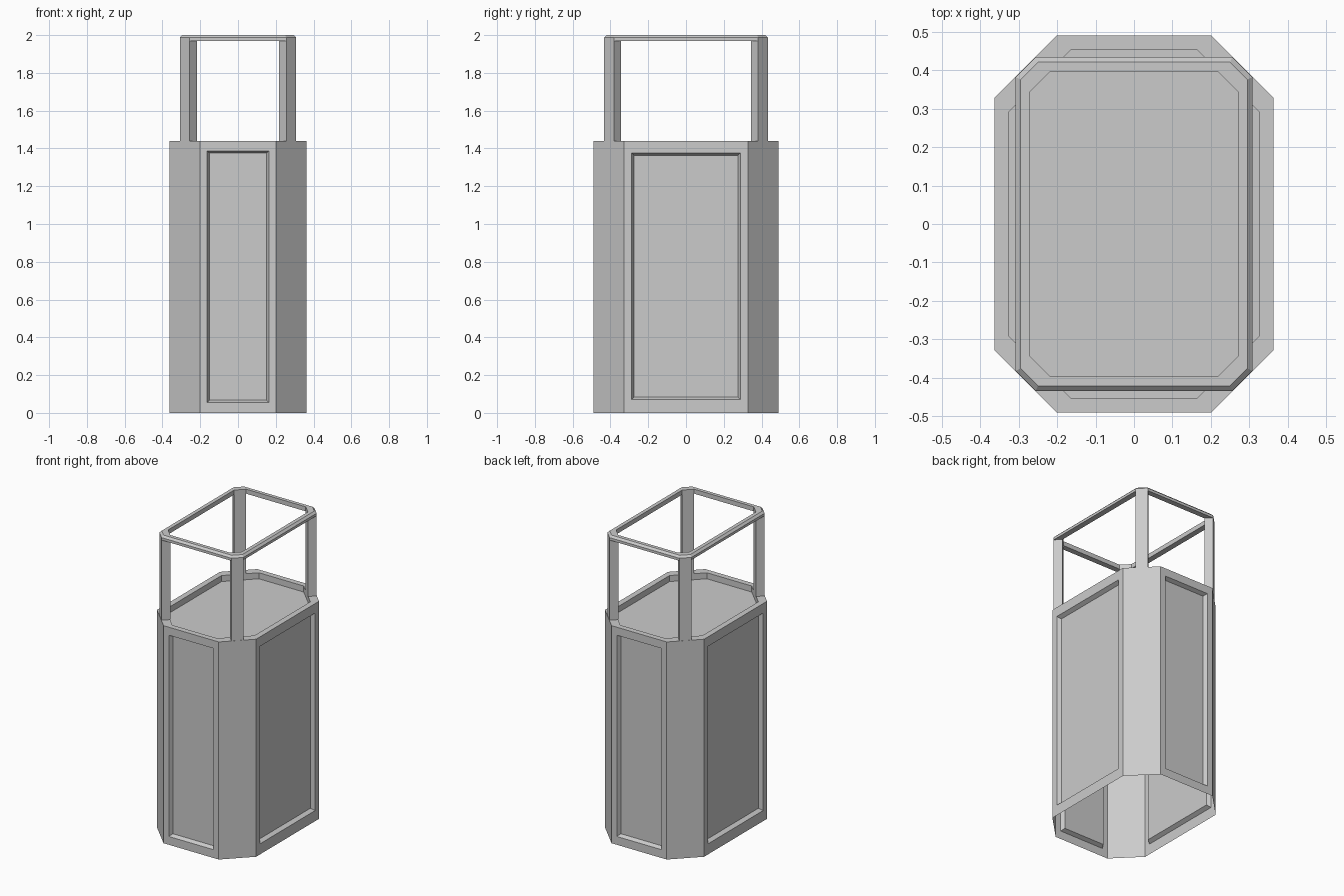
import bpy, bmesh
from mathutils import Vector

if "Cube" in bpy.data.objects:
    bpy.data.objects.remove(bpy.data.objects["Cube"])


def octagon(hx, hy, s, z):
    """Chamfered rectangle, counter-clockwise; its 45 degree corners lie on |x|+|y| = s."""
    a, b = s - hy, s - hx
    return [(x, y, z) for x, y in ((a, -hy), (hx, -b), (hx, b), (a, hy),
                                   (-a, hy), (-hx, b), (-hx, -b), (-a, -hy))]


def loft(bm, loops, closed=False):
    """Skin successive loops with quads; returns vertex rings and face bands."""
    rings = [[bm.verts.new(p) for p in lp] for lp in loops]
    pairs = list(zip(rings, rings[1:]))
    if closed:
        pairs.append((rings[-1], rings[0]))
    bands = []
    for lo, hi in pairs:
        n = len(lo)
        bands.append([bm.faces.new((lo[i], lo[(i + 1) % n], hi[(i + 1) % n], hi[i]))
                      for i in range(n)])
    return rings, bands


def recess(bm, face, half, z0, z1, bevel, depth):
    """Replace a wall face by a frame with a sloped, sunken panel."""
    outer = list(face.verts)
    face.normal_update()
    nrm = face.normal.copy()
    mid = face.calc_center_median()
    across = Vector((0, 0, 1)).cross(nrm)
    bm.faces.remove(face)

    def ring(shrink, sink):
        h = half - shrink
        return [bm.verts.new(Vector((mid.x, mid.y, z)) + across * u - nrm * sink)
                for u, z in ((-h, z0 + shrink), (h, z0 + shrink),
                             (h, z1 - shrink), (-h, z1 - shrink))]
    prev = outer
    for nxt in (ring(0, 0), ring(bevel, depth)):
        for i in range(4):
            j = (i + 1) % 4
            bm.faces.new((prev[i], prev[j], nxt[j], nxt[i]))
        prev = nxt
    bm.faces.new(prev)


def finish(bm, name):
    me = bpy.data.meshes.new(name)
    bm.to_mesh(me)
    bm.free()
    ob = bpy.data.objects.new(name, me)
    bpy.context.collection.objects.link(ob)
    return ob


# Body: open-bottomed shell with a raised rim and a sunken top
bm = bmesh.new()
rings, bands = loft(bm, [octagon(0.363, 0.49, 0.692, 0), octagon(0.363, 0.49, 0.692, 1.44),
                         octagon(0.325, 0.453, 0.617, 1.44), octagon(0.325, 0.453, 0.617, 1.40)])
bm.faces.new(rings[-1])
walls = bands[0]
for i in (3, 7):        # front and back panels
    recess(bm, walls[i], 0.163, 0.055, 1.387, 0.012, 0.025)
for i in (1, 5):        # side panels
    recess(bm, walls[i], 0.288, 0.07, 1.377, 0.014, 0.025)
finish(bm, "body")

# Top rail: octagonal ring with a bevelled outer edge
bm = bmesh.new()
loft(bm, [octagon(0.308, 0.434, 0.69, 1.97), octagon(0.308, 0.434, 0.69, 1.987),
          octagon(0.295, 0.421, 0.671, 2.0), octagon(0.27, 0.397, 0.615, 2.0),
          octagon(0.27, 0.397, 0.615, 1.97)], closed=True)
finish(bm, "top_rail")

# Corner posts: flush with the chamfers of body and rail
out, inn = octagon(0.308, 0.434, 0.69, 0), octagon(0.27, 0.397, 0.615, 0)
for n, i in enumerate((0, 2, 4, 6)):
    plan = [out[i], out[i + 1], inn[i + 1], inn[i]]
    bm = bmesh.new()
    loft(bm, [[(x, y, z) for x, y, _ in plan] for z in (1.44, 1.97)])
    finish(bm, f"corner_post_{n + 1}")
